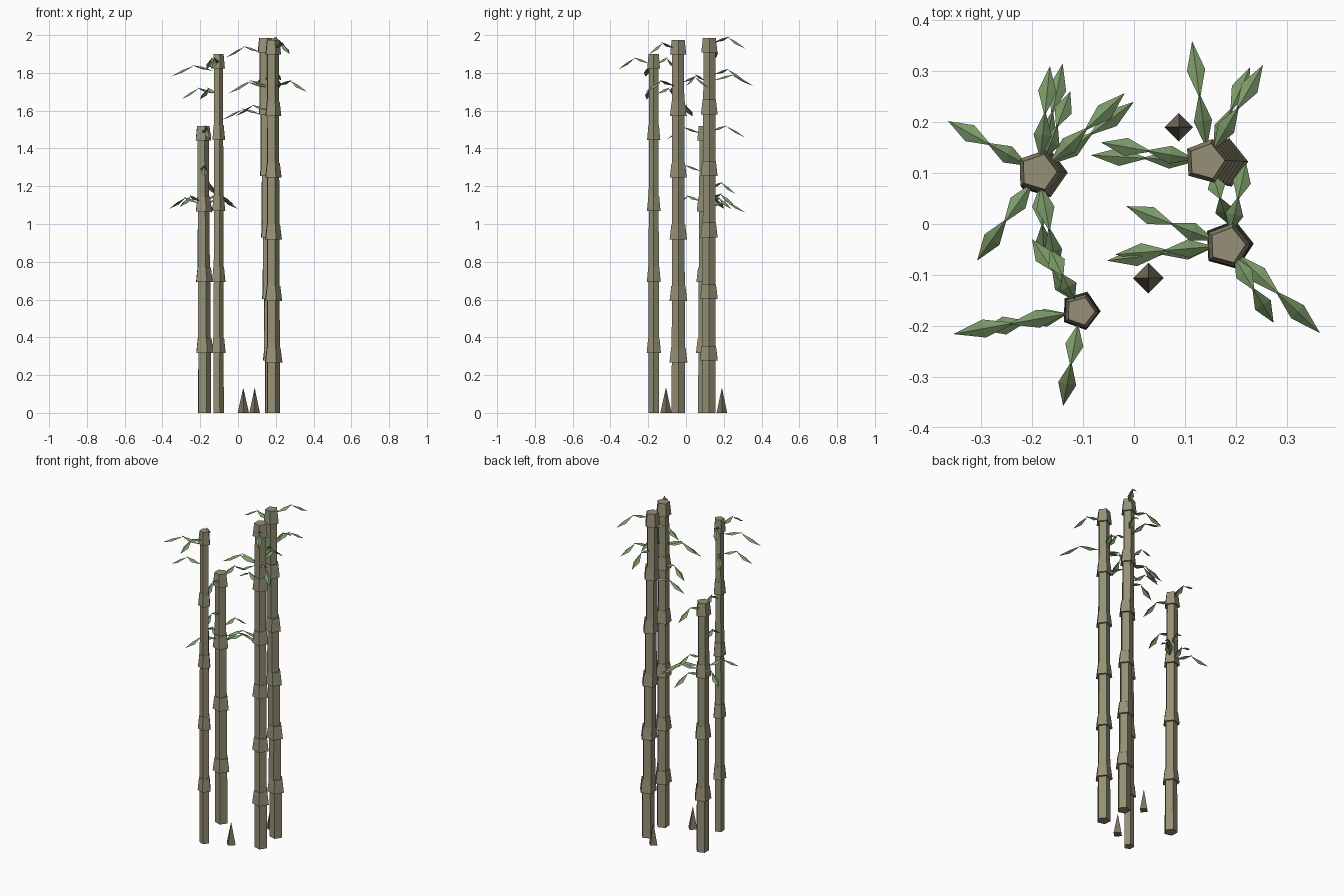
import bpy, bmesh, math
from mathutils import Vector

if "Cube" in bpy.data.objects:
    bpy.data.objects.remove(bpy.data.objects["Cube"])


def material(name, rgb):
    m = bpy.data.materials.new(name)
    m.diffuse_color = (*rgb, 1)
    m.use_nodes = True
    m.node_tree.nodes["Principled BSDF"].inputs["Base Color"].default_value = m.diffuse_color
    return m


CANE = material("cane", (0.30, 0.28, 0.18))
SHOOT = material("shoot", (0.20, 0.17, 0.12))
LEAF = material("leaf", (0.20, 0.32, 0.14))


def finish(bm, name, mat):
    mesh = bpy.data.meshes.new(name)
    bm.to_mesh(mesh)
    bm.free()
    mesh.materials.append(mat)
    ob = bpy.data.objects.new(name, mesh)
    bpy.context.collection.objects.link(ob)
    return ob


def frustum(bm, x, y, z0, z1, r0, r1, sides, turn=0.0):
    rings = []
    for z, r in ((z0, r0), (z1, r1)):
        rings.append([bm.verts.new((x + r * math.cos(turn + i * math.tau / sides),
                                    y + r * math.sin(turn + i * math.tau / sides), z))
                      for i in range(sides)])
    lo, hi = rings
    bm.faces.new(lo[::-1])
    bm.faces.new(hi)
    for i in range(sides):
        j = (i + 1) % sides
        bm.faces.new((lo[i], lo[j], hi[j], hi[i]))


# Five-sided canes: base xy, top xy, height, node count, node spacing, radius, turn
CULMS = {
    "left": ((-0.180, 0.100), (-0.187, 0.102), 1.52, 4, 0.375, 0.038, 0.02),
    "front": ((-0.105, -0.170), (-0.105, -0.171), 1.90, 5, 0.376, 0.030, -0.03),
    "right": ((0.185, -0.041), (0.183, -0.042), 1.975, 6, 0.326, 0.038, 0.05),
    "back": ((0.174, 0.120), (0.142, 0.123), 1.985, 6, 0.326, 0.038, 0.05),
}
COLLAR = 0.078


def culm_center(key, z):
    a, b, h = CULMS[key][:3]
    t = z / h
    return a[0] + (b[0] - a[0]) * t, a[1] + (b[1] - a[1]) * t


for key, (a, b, h, n, gap, rad, turn) in CULMS.items():
    bm = bmesh.new()
    z0 = 0.0
    for i in range(n):
        t = i / (n - 1)
        x, y = a[0] + (b[0] - a[0]) * t, a[1] + (b[1] - a[1]) * t
        r = rad * (1 - 0.1 * t)
        z1 = h - (n - 1 - i) * gap
        # straight section, then a flared collar at the node
        frustum(bm, x, y, z0, z1 - 0.01, r, r * 0.96, 5, turn)
        frustum(bm, x, y, z1 - COLLAR, z1, r * 1.32, r * 1.06, 5, turn)
        z0 = z1 - 0.03
    finish(bm, key + "_cane", CANE)

# Young pointed shoots
for name, x, y, r in (("front_shoot", 0.028, -0.106, 0.030),
                      ("back_shoot", 0.088, 0.190, 0.028)):
    bm = bmesh.new()
    frustum(bm, x, y, 0, 0.13, r, 0.001, 4)
    finish(bm, name, SHOOT)


def blade(bm, p, q, width):
    # folded diamond leaf with a raised midrib
    d = q - p
    side = Vector((-d.y, d.x, 0)).normalized() * width / 2
    mid = p + d * 0.5
    drop = Vector((0, 0, 0.006))
    v = [bm.verts.new(c) for c in (p, mid + side - drop, q, mid - side - drop, mid + drop)]
    for i in range(4):
        bm.faces.new((v[i], v[4], v[(i + 1) % 4]))


# Leaf tips hanging from each cane
TIPS = {
    "back": [(0.114, 0.359, 1.73), (0.253, 0.312, 1.93), (0.228, 0.308, 1.76),
             (-0.085, 0.135, 1.55), (-0.065, 0.160, 1.88), (0.185, 0.00, 1.73)],
    "right": [(-0.015, 0.035, 1.57), (-0.053, -0.072, 1.69), (-0.037, -0.060, 1.70),
              (0.365, -0.214, 1.70), (0.274, -0.194, 1.90), (0.220, 0.120, 1.72)],
    "left": [(-0.365, 0.202, 1.08), (-0.165, 0.310, 1.46), (-0.140, 0.315, 1.06),
             (-0.018, 0.257, 1.10), (0.000, 0.240, 1.08), (-0.125, 0.260, 1.16),
             (-0.308, -0.072, 1.09), (-0.150, -0.100, 1.45), (-0.175, -0.085, 1.25)],
    "front": [(-0.355, -0.216, 1.78), (-0.300, -0.208, 1.66), (-0.139, -0.357, 1.82),
              (-0.200, -0.030, 1.66), (-0.165, -0.050, 1.82)],
}
for key, tips in TIPS.items():
    bm = bmesh.new()
    for tip in tips:
        end = Vector(tip)
        cx, cy = culm_center(key, end.z)
        out = Vector((end.x - cx, end.y - cy, 0))
        start = Vector((cx, cy, end.z + 0.03)) + out.normalized() * 0.025
        # inner blade rises, outer blade droops
        p1 = start.lerp(end, 0.52)
        p1.z = end.z + 0.062
        p2 = start.lerp(end, 0.46)
        p2.z = end.z + 0.058
        blade(bm, start, p1, 0.036)
        blade(bm, p2, end, 0.036)
    finish(bm, key + "_leaves", LEAF)
